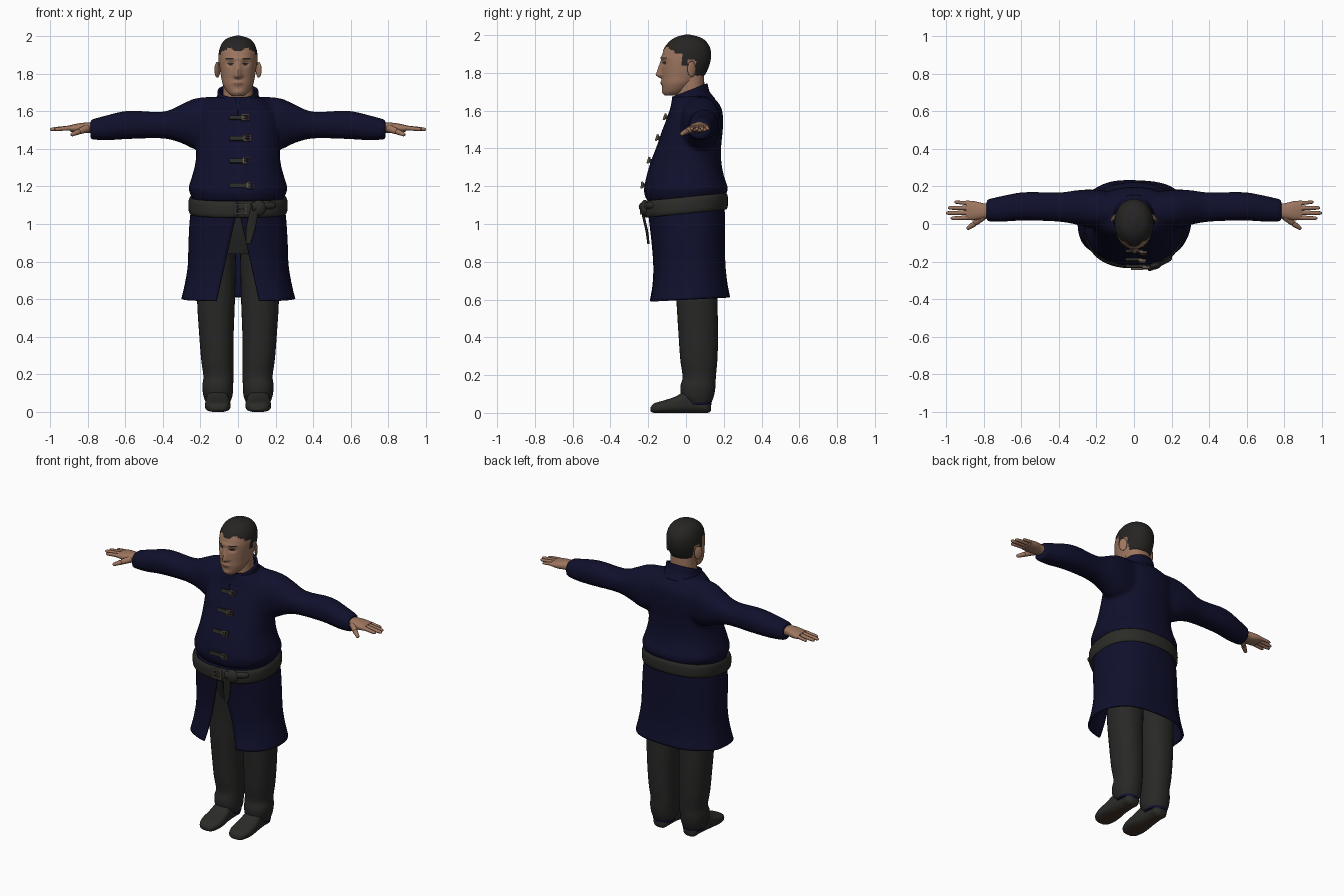
import bpy, bmesh, math
from mathutils import Vector, Matrix

if "Cube" in bpy.data.objects:
    bpy.data.objects.remove(bpy.data.objects["Cube"])

def mat(name, r, g, b):
    m = bpy.data.materials.new(name)
    m.diffuse_color = (r, g, b, 1)
    m.use_nodes = True
    m.node_tree.nodes["Principled BSDF"].inputs["Base Color"].default_value = m.diffuse_color
    return m

COAT = mat("navy_cloth", .005, .005, .026)
TROUSER = mat("charcoal_cloth", .021, .021, .020)
LEATHER = mat("dark_leather", .024, .024, .021)
HAIR = mat("black_hair", .019, .018, .017)
SKIN = mat("skin", .34, .18, .115)
LIP = mat("lip", .25, .115, .08)
METAL = mat("dull_bronze", .11, .08, .06)
SOLE = mat("brown_sole", .05, .033, .022)

# ---------- helpers ----------
def finish(name, bm, mats, mirror=False, thick=0, smooth=True):
    bmesh.ops.recalc_face_normals(bm, faces=bm.faces)
    me = bpy.data.meshes.new(name)
    bm.to_mesh(me)
    bm.free()
    for m in mats:
        me.materials.append(m)
    if smooth:
        me.shade_smooth()
        me.set_sharp_from_angle(angle=math.radians(50))
    ob = bpy.data.objects.new(name, me)
    bpy.context.collection.objects.link(ob)
    if thick:
        s = ob.modifiers.new("thickness", 'SOLIDIFY')
        s.thickness, s.offset = thick, 0
    if mirror:
        ob.modifiers.new("mirror", 'MIRROR')
    return ob

def spline(keys, sub):
    """Catmull-Rom through rows of numbers."""
    out = []
    for i in range(len(keys) - 1):
        a, b, c, d = (keys[max(0, min(len(keys) - 1, i + k))] for k in (-1, 0, 1, 2))
        for j in range(sub):
            t = j / sub
            out.append([.5 * (2 * q + (r - p) * t + (2 * p - 5 * q + 4 * r - s) * t * t
                              + (3 * q - p - 3 * r + s) * t ** 3) for p, q, r, s in zip(a, b, c, d)])
    return out + [list(keys[-1])]

def spow(v, e):
    return math.copysign(abs(v) ** e, v)

def zr(z, hw, y0, y1, cx=0):      # ring facing up
    return (cx, (y0 + y1) / 2, z, hw, 0, 0, 0, (y1 - y0) / 2, 0)

def xr(x, z0, z1, y0, y1):        # ring facing sideways
    return (x, (y0 + y1) / 2, (z0 + z1) / 2, 0, (y1 - y0) / 2, 0, 0, 0, (z1 - z0) / 2)

def yr(y, x0, x1, z0, z1):        # ring facing back
    return ((x0 + x1) / 2, y, (z0 + z1) / 2, 0, 0, (z1 - z0) / 2, (x1 - x0) / 2, 0, 0)

def loft(bm, rings, n=32, p=2.2, sub=4):
    rows = []
    for r in spline(rings, sub):
        c, u, v = Vector(r[:3]), Vector(r[3:6]), Vector(r[6:])
        rows.append([bm.verts.new(c + u * spow(math.cos(a), 2 / p) + v * spow(math.sin(a), 2 / p))
                     for a in (2 * math.pi * k / n for k in range(n))])
    for a, b in zip(rows, rows[1:]):
        for k in range(n):
            bm.faces.new((a[k], a[(k + 1) % n], b[(k + 1) % n], b[k]))
    bm.faces.new(rows[0][::-1])
    bm.faces.new(rows[-1])

def shell(name, keys, m, gap, tilt=0, thick=.012, n=72, p=2.4, sub=4, fold=None):
    """Open wrap around the body, split at the front; rows are z, half width, y front, y back."""
    bm, rows = bmesh.new(), []
    for z, hw, y0, y1 in spline(keys, sub):
        a0 = math.asin(min(1, (gap(z) / hw) ** (p / 2)))
        row = []
        for k in range(n + 1):
            a = -math.pi / 2 + a0 + (2 * math.pi - 2 * a0) * k / n
            f = 1 + (fold(z, a) if fold else 0)
            y = (y0 + y1) / 2 + f * (y1 - y0) / 2 * spow(math.sin(a), 2 / p)
            row.append(bm.verts.new((f * hw * spow(math.cos(a), 2 / p), y, z + tilt * y)))
        rows.append(row)
    for a, b in zip(rows, rows[1:]):
        for k in range(n):
            bm.faces.new((a[k], a[k + 1], b[k + 1], b[k]))
    return finish(name, bm, [m], thick=thick)

def tube(bm, a, b, r0, r1, n=12):
    a, b = Vector(a), Vector(b)
    d = (b - a).normalized()
    u = d.cross(Vector((0, 0, 1))).normalized()
    v = u.cross(d)
    pts = ((0, r0 * .8), (.1, r0), (.5, (r0 + r1) / 2), (.9, r1), (1, r1 * .4))
    loft(bm, [(*a.lerp(b, t), *(u * r), *(v * r)) for t, r in pts], n, 2, 2)

def box(bm, M, loc, size):
    bmesh.ops.create_cube(bm, size=1, matrix=M @ Matrix.Translation(loc) @ Matrix.Diagonal((*size, 1)))

def blob(bm, loc, size, rot=0):
    bmesh.ops.create_uvsphere(bm, u_segments=20, v_segments=12, radius=1, matrix=Matrix.Translation(loc)
                              @ Matrix.Rotation(rot, 4, 'Z') @ Matrix.Diagonal((*size, 1)))

def frame(bm, M, w, h, t):        # rectangular buckle with a prong
    for s in (-1, 1):
        box(bm, M, (s * w / 2, 0, 0), (t, .012, h + t))
        box(bm, M, (0, 0, s * h / 2), (w, .012, t))
    box(bm, M, (0, -.002, 0), (w, .008, t * .7))

# ---------- head: one loft with sculpted features ----------
bm = bmesh.new()
loft(bm, [zr(1.68, .03, -.113, -.05), zr(1.70, .056, -.122, 0), zr(1.74, .08, -.127, .05),
          zr(1.78, .089, -.129, .09), zr(1.82, .096, -.13, .113), zr(1.87, .101, -.13, .128),
          zr(1.92, .098, -.118, .128), zr(1.96, .083, -.09, .108), zr(1.985, .056, -.055, .075),
          zr(2.0, .006, -.005, .02)], 88, 2.1, 8)

def is_hair(c):
    if c.y < -.02:
        line = 1.918 + .022 * math.exp(-((abs(c.x) - .045) / .02) ** 2) - (.015 if c.y > -.06 else 0)
    else:
        line = 1.84 if c.y < .012 else 1.87 if c.y < .05 else 1.785
    return c.z > line

def bump(d, s):
    return math.exp(-(d / s) ** 2)

for v in bm.verts:
    x, z = abs(v.co.x), v.co.z
    if is_hair(v.co):
        v.co += (v.co - Vector((0, 0, 1.85))).normalized() * .003
    elif v.co.y < -.03:
        ramp = max(0, min((1.872 - z) / .085, (z - 1.768) / .018, 1))
        v.co.y += (-.032 * ramp * bump(x, .012 + .008 * ramp) + .013 * bump(x - .04, .018) * bump(z - 1.853, .013)
                   - .006 * bump(z - 1.88, .01) * bump(x, .07) - .009 * bump(x, .025) * bump(z - 1.747, .012)
                   - .006 * bump(x, .025) * bump(z - 1.70, .014))
for f in bm.faces:
    c = f.calc_center_median()
    x = abs(c.x)
    if is_hair(c):
        f.material_index = 1
    elif c.y < -.05:
        if ((x - .04) / .015) ** 2 + ((c.z - 1.852) / .005) ** 2 < 1 or (.02 < x < .065 and abs(c.z - 1.877) < .003):
            f.material_index = 1
        elif (x / .028) ** 2 + ((c.z - 1.747) / .007) ** 2 < 1:
            f.material_index = 2
finish("head", bm, [SKIN, HAIR, LIP])

bm = bmesh.new()
blob(bm, (.11, .03, 1.82), (.009, .026, .042), .55)
finish("ears", bm, [SKIN], mirror=True)
bm = bmesh.new()
loft(bm, [zr(1.60, .085, -.05, .11), zr(1.68, .08, -.05, .1), zr(1.80, .078, -.04, .095)])
finish("neck", bm, [SKIN])

# ---------- coat body and sleeves, fused ----------
BODY = [(1.12, .235, -.205, .195), (1.155, .252, -.22, .21), (1.19, .264, -.222, .222), (1.25, .246, -.21, .202),
        (1.33, .226, -.187, .187), (1.42, .222, -.152, .187), (1.50, .222, -.125, .195), (1.58, .215, -.093, .195),
        (1.63, .18, -.08, .18), (1.675, .12, -.07, .14)]
ARM = [(.08, 1.39, 1.68, -.03, .17), (.22, 1.395, 1.67, -.025, .183), (.30, 1.43, 1.637, -.005, .18),
       (.40, 1.455, 1.597, .012, .168), (.58, 1.452, 1.603, .018, .17), (.70, 1.445, 1.578, .012, .15),
       (.785, 1.45, 1.555, .012, .13)]
bm = bmesh.new()
loft(bm, [zr(*r) for r in BODY], 48, 2.3)
for s in (-1, 1):
    loft(bm, [xr(s * r[0], *r[1:]) for r in ARM], 32, 2.2)
ob = finish("coat_body", bm, [COAT])
r = ob.modifiers.new("fuse", 'REMESH')
r.mode, r.voxel_size, r.use_smooth_shade = 'VOXEL', .011, True
r = ob.modifiers.new("soften", 'SMOOTH')
r.factor, r.iterations = .5, 8

# coat skirt and collar
shell("coat_skirt", [(1.13, .235, -.2, .195), (1.03, .25, -.19, .2), (.9, .258, -.176, .2), (.78, .262, -.17, .203),
                     (.68, .278, -.178, .213), (.6, .297, -.195, .228)], COAT,
      lambda z: .004 + .11 * max(0, 1.08 - z) / .48, tilt=.05,
      fold=lambda z, a: .02 * max(0, 1 - z) * math.sin(7 * a + 1))
shell("collar", [(1.60, .125, -.095, .15), (1.65, .108, -.075, .12), (1.70, .102, -.068, .108)], COAT,
      lambda z: .002 + .25 * max(0, z - 1.65), tilt=.4, p=2.1)

# ---------- belt, buckle, knot and hanging end ----------
shell("belt", [(1.062, .246, -.216, .205), (1.075, .253, -.224, .211), (1.12, .254, -.225, .212),
               (1.138, .246, -.216, .205)], LEATHER, lambda z: 0, tilt=.1, thick=.02)
bm = bmesh.new()
frame(bm, Matrix.Translation((.015, -.238, 1.08)), .055, .05, .009)
finish("belt_buckle", bm, [METAL], smooth=False)
bm = bmesh.new()
blob(bm, (.11, -.218, 1.085), (.04, .024, .042), .2)
tube(bm, (.07, -.232, 1.09), (.20, -.175, 1.10), .024, .018)
loft(bm, [zr(1.09, .02, -.243, -.228, .09), zr(1.03, .025, -.23, -.216, .078),
          zr(.96, .023, -.214, -.2, .065), zr(.895, .012, -.205, -.193, .055)], 16, 3)
finish("belt_knot", bm, [LEATHER])

# ---------- chest clasps ----------
def chest(z):
    for a, b in zip(BODY, BODY[1:]):
        if a[0] <= z <= b[0]:
            return a[2] + (b[2] - a[2]) * (z - a[0]) / (b[0] - a[0])

straps, buckles = bmesh.new(), bmesh.new()
for z, x in ((1.565, .038), (1.455, .048), (1.335, .045), (1.205, .066)):
    slope = (chest(z + .03) - chest(z - .03)) / .06
    M = Matrix.Translation((0, chest(z) - .006, z)) @ Matrix.Rotation(-math.atan(slope), 4, 'X')
    box(straps, M, ((x - .045) / 2, 0, 0), (x + .045, .016, .022))
    frame(buckles, M @ Matrix.Translation((x, -.008, 0)), .034, .03, .006)
finish("clasp_straps", straps, [LEATHER], smooth=False)
finish("clasp_buckles", buckles, [METAL], smooth=False)

# ---------- hands ----------
bm = bmesh.new()
loft(bm, [xr(.75, 1.475, 1.535, .035, .11), xr(.80, 1.485, 1.54, .028, .11), xr(.85, 1.485, 1.535, .02, .122),
          xr(.895, 1.492, 1.525, .022, .124)], 24, 2.4)
for y0, y1, x1, r in ((.034, .03, .975, .0125), (.06, .058, 1.0, .013), (.085, .086, .99, .0125),
                      (.11, .117, .955, .011)):
    tube(bm, (.88, y0, 1.512), (x1, y1, 1.503), r, r * .75)
tube(bm, (.80, .045, 1.51), (.85, .0, 1.49), .022, .015)
tube(bm, (.845, .004, 1.492), (.888, -.026, 1.474), .015, .01)
finish("hands", bm, [SKIN], mirror=True)

# ---------- trousers ----------
bm = bmesh.new()
loft(bm, [zr(1.12, .2, -.15, .15), zr(.97, .21, -.12, .172), zr(.84, .2, -.075, .165)], 40)
finish("trouser_hips", bm, [TROUSER])
bm = bmesh.new()
loft(bm, [zr(.95, .1, -.09, .17, .11), zr(.75, .102, -.06, .17, .115), zr(.58, .1, -.05, .167, .117),
          zr(.42, .092, -.04, .17, .115), zr(.28, .086, -.03, .166, .11), zr(.19, .08, -.018, .158, .104),
          zr(.14, .082, -.03, .156, .108), zr(.09, .078, -.025, .148, .107), zr(.055, .066, .0, .135, .107)], 32)
finish("trouser_legs", bm, [TROUSER], mirror=True)
bm = bmesh.new()
loft(bm, [zr(.042, .064, .01, .134, .107), zr(.07, .068, 0, .138, .107)], 32, sub=1)
finish("trouser_lining", bm, [COAT], mirror=True)

# ---------- shoes, sole picked by face direction ----------
bm = bmesh.new()
loft(bm, [yr(-.187, .08, .13, .008, .03), yr(-.17, .055, .158, 0, .05), yr(-.12, .04, .175, 0, .065),
          yr(-.06, .042, .174, 0, .085), yr(0, .05, .168, 0, .115), yr(.07, .055, .16, 0, .12),
          yr(.115, .06, .155, 0, .09), yr(.132, .085, .13, .01, .06)], 32, 2.8)
for v in bm.verts:
    v.co.z = max(0, v.co.z)
bm.normal_update()
for f in bm.faces:
    f.material_index = int(f.calc_center_median().z < .006)
finish("shoes", bm, [LEATHER, SOLE], mirror=True)
